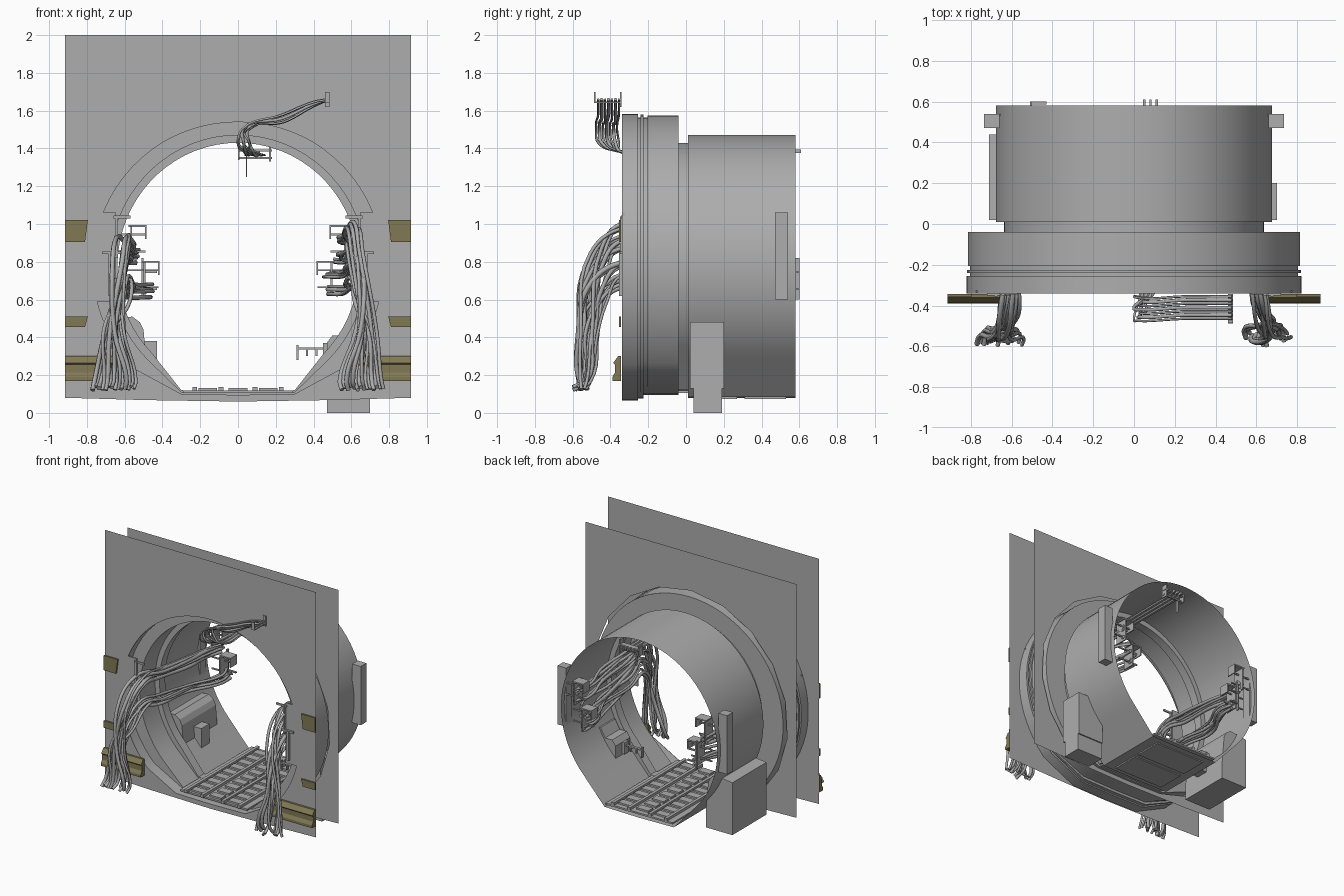
import bpy, bmesh, random
from math import sin, cos, radians

if "Cube" in bpy.data.objects:
    bpy.data.objects.remove(bpy.data.objects["Cube"])
random.seed(4)
CZ = 0.775  # height of the tunnel axis


def material(name, color):
    m = bpy.data.materials.new(name)
    m.diffuse_color = color
    m.use_nodes = True
    m.node_tree.nodes["Principled BSDF"].inputs["Base Color"].default_value = m.diffuse_color
    return m


ochre = material("ochre", (0.22, 0.19, 0.09, 1))
grey = material("dark_grey", (0.42, 0.42, 0.42, 1))


def finish(name, bm, mat=None, smooth=False, normals=True):
    if normals:
        bmesh.ops.recalc_face_normals(bm, faces=bm.faces)
    me = bpy.data.meshes.new(name)
    bm.to_mesh(me)
    bm.free()
    me.materials.append(mat or grey)
    ob = bpy.data.objects.new(name, me)
    bpy.context.collection.objects.link(ob)
    if smooth:
        bpy.context.view_layer.objects.active = ob
        ob.select_set(True)
        bpy.ops.object.shade_smooth_by_angle(angle=radians(30))
        ob.select_set(False)
    return ob


def boxes(name, items, mat=None):
    """One object from boxes given as (x0, x1, y0, y1, z0, z1)."""
    bm = bmesh.new()
    for b in items:
        vs = bmesh.ops.create_cube(bm, size=1)["verts"]
        for v in vs:
            for i in range(3):
                v.co[i] = (b[2*i] + b[2*i+1]) / 2 + v.co[i] * (b[2*i+1] - b[2*i])
    return finish(name, bm, mat)


def prism(name, pts, a0, a1, mat=None, axis="y"):
    """Extrude an xz outline along y, or a yz outline along x."""
    bm = bmesh.new()
    put = (lambda p, a: (p[0], a, p[1])) if axis == "y" else (lambda p, a: (a, p[0], p[1]))
    lo, hi = ([bm.verts.new(put(p, a)) for p in pts] for a in (a0, a1))
    bm.faces.new(lo)
    bm.faces.new(hi)
    for i in range(len(pts)):
        bm.faces.new((lo[i - 1], lo[i], hi[i], hi[i - 1]))
    return finish(name, bm, mat)


def section(r, floor, n=52, sx=1.0):
    """Round tunnel outline with a flat floor."""
    angles = [radians(-45 + 270 * i / n) for i in range(n + 1)]
    pts = [(sx * r * cos(a), CZ + r * sin(a)) for a in angles]
    return pts + [(-0.3, floor), (0.0, floor - 0.005), (0.3, floor)]


def cable(name, paths):
    """Bundle of tubes given as (radius, points)."""
    cu = bpy.data.curves.new(name, "CURVE")
    cu.dimensions = "3D"
    cu.bevel_depth = 0.01
    cu.bevel_resolution = 1
    cu.resolution_u = 6
    cu.use_fill_caps = True
    cu.materials.append(grey)
    for rad, pts in paths:
        sp = cu.splines.new("BEZIER")
        sp.bezier_points.add(len(pts) - 1)
        for bp, p in zip(sp.bezier_points, pts):
            bp.co = p
            bp.radius = rad / 0.01
            bp.handle_left_type = bp.handle_right_type = "AUTO"
    bpy.context.collection.objects.link(bpy.data.objects.new(name, cu))


# tunnel shell: flange, grooves, stepped mouth, neck and rear tube
rings = [(-.04, .655, .12), (-.04, .80, .10), (-.205, .80, .10), (-.205, .79, .10), (-.225, .79, .10),
         (-.225, .806, .08), (-.24, .806, .08), (-.24, .79, .08), (-.255, .79, .08), (-.255, .808, .07),
         (-.34, .808, .07), (-.34, .765, .10), (-.25, .765, .10), (-.25, .695, .11), (-.06, .695, .11),
         (-.06, .655, .12), (.01, .655, .12), (.01, .695, .085), (.58, .695, .085)]
bm = bmesh.new()
loops = []
for y, r, f in rings:
    sx = 1.017 if r > .75 else 0.975
    loops.append([bm.verts.new((x, y, z)) for x, z in section(r, f, sx=sx)])
for a, b in zip(loops, loops[1:]):
    for i in range(len(a)):
        j = (i + 1) % len(a)
        bm.faces.new((a[i], a[j], b[j], b[i]))
finish("tunnel_shell", bm, smooth=True)


# flat wall panels with the tunnel opening
def panel(name, y, top, r, n):
    bm = bmesh.new()
    edge = [(-.915, .08), (-.5, .068), (0, .06), (.5, .068), (.915, .08), (.915, top), (-.915, top)]
    for pts in (edge, section(r, .1, n)):
        vs = [bm.verts.new((x, y, z)) for x, z in pts]
        for i in range(len(vs)):
            bm.edges.new((vs[i - 1], vs[i]))
    bmesh.ops.triangle_fill(bm, edges=bm.edges[:], use_beauty=True, normal=(0, -1, 0))
    finish(name, bm, normals=False)


panel("front_panel", -.342, 2.0, .768, 52)
panel("rear_panel", -.06, 1.91, .84, 14)

# floor trays: raised rails with rows of plates
tray = [(-.29, .29, -.3, .58, .105, .118)]
for x in (-.23, -.09, .09, .23):
    tray.append((x - .012, x + .012, -.32, .58, .115, .138))
for k in range(9):
    y = -.28 + k * .095
    for x in (-.16, 0, .16):
        tray.append((x - .05, x + .05, y, y + .06, .115, .131))
boxes("floor_trays", tray)
boxes("floor_hatches", [(-.22, .22, .05, .27, .074, .085), (-.22, .22, .31, .53, .074, .085)])

# lower side housings that break through the tube
prism("right_housing", [(.47, .13), (.70, .13), (.70, .48), (.6, .48), (.56, .41), (.5, .41), (.47, .37)], .02, .2)
boxes("right_housing_foot", [(.47, .70, .04, .19, 0, .13)])
prism("left_housing", [(-.48, .08), (-.71, .08), (-.71, .49), (-.56, .51), (-.52, .48), (-.5, .44), (-.48, .2)], .02, .44)
boxes("left_inner_box", [(-.5, -.43, .16, .26, .21, .38)])
boxes("right_inner_clips", [(.31, .47, .08, .1, .335, .345), (.31, .32, .08, .1, .28, .36), (.36, .37, .08, .1, .3, .34),
                            (.41, .42, .08, .1, .3, .34), (.45, .47, .07, .12, .28, .37)])
boxes("rear_edge_plate", [(-.51, -.43, .585, .6, .74, .75), (-.51, -.43, .585, .6, .65, .66), (-.51, -.5, .58, .6, .6, .82)])


def random_r():
    return random.uniform(.008, .014)


for s, side in ((-1, "left"), (1, "right")):
    def sb(items):
        return [(min(s*a, s*b), max(s*a, s*b), c, d, e, f) for a, b, c, d, e, f in items]

    # ochre anchors and stepped rail on the front panel
    for part, z0, z1 in (("upper", .905, 1.02), ("middle", .455, .51)):
        prism(f"{side}_{part}_anchor", [(s * .915, z0), (s * .81, z0), (s * .795, z1), (s * .915, z1)], -.355, -.343, ochre)
    prism(side + "_rail", [(-.343, .17), (-.39, .17), (-.39, .19), (-.375, .215), (-.375, .255), (-.385, .265),
                           (-.36, .30), (-.343, .30)], s * .57, s * .915, ochre, axis="x")
    # outer upright box at the rear, mounting pad in the mouth
    boxes(side + "_outer_box", sb([(.66, .735, .47, .54, .6, 1.06)]))
    boxes(side + "_mount_pad", sb([(.645, .775, -.335, -.325, .59, 1.06)]))

    # cable clamps at the mouth and at the rear of the tube
    clamp = [(.57, .66, -.345, -.335, 1.03, 1.045), (.635, .65, -.35, -.33, .82, 1.04),
             (.60, .72, -.35, -.335, .84, .855), (.67, .685, -.355, -.335, .62, .85)]
    for x, z in ((.53, .95), (.46, .76)):
        clamp += [(x - .045, x + .05, .5, .58, z + .035, z + .045), (x + .03, x + .04, .48, .58, z - .14, z + .04),
                  (x - .04, x + .14, .53, .54, z - .01, z), (x - .04, x + .14, .53, .54, z - .1, z - .09),
                  (x - .045, x - .037, .5, .58, z - .03, z + .04)]
    boxes(side + "_cable_clamps", sb(clamp))

    # cable bundle: hangs in front of the panel, then runs along the tube wall
    paths = []
    for i in range(14):
        t = i / 13
        up = i % 2
        x0 = .55 + .22 * t
        zt = (.86 + .14 * random.random()) if up else (.66 + .14 * random.random())
        xe, ze = (.53, zt - .07) if up else (.47, zt - .05)
        dy = random.uniform(-.07, .06)
        xm = .58 + .09 * random.random()
        paths.append((random_r(), [(s * x, y, z) for x, y, z in (
            (x0, -.6 + random.random() * .08, .12 + random.random() * .02),
            (x0 - .01, -.53 + dy * .6, .17),
            ((x0 + xm) / 2 + .02, -.51 + dy, .42),
            (xm, -.46 + dy, zt - .13),
            (xm - .02, -.35, zt),
            (.585 + random.uniform(-.03, .02), -.12, zt - .02),
            (.575 + random.uniform(-.03, .02), .2, zt - .05),
            (xe + random.uniform(-.02, .05), .45, ze),
            (xe + random.uniform(-.02, .05), .57, ze))]))
    cable(side + "_cables", paths)

# overhead cables from the wall bracket through the crown of the tube
paths = []
for i in range(7):
    d = i / 6 - .5
    y = -.41 + d * .11
    paths.append((.006 + .003 * (i % 2), [
        (.48, y, 1.66), (.40, y, 1.645 - .01 * (i % 3)), (.24, y, 1.58 - .02 * (i % 3)),
        (.04 + .04 * d, y - .01, 1.50), (.0 + .03 * (i % 3), y, 1.43), (.06 + .06 * d, -.35, 1.385),
        (.08 + .08 * d, -.1, 1.37), (.09 + .1 * d, .25, 1.365), (.09 + .1 * d, .58, 1.365)]))
cable("overhead_cables", paths)
boxes("overhead_wall_bracket", [(.46, .485, -.48, -.343, 1.64, 1.648), (.46, .485, -.487, -.48, 1.64, 1.70),
                                (.46, .485, -.35, -.342, 1.62, 1.70)])
crown = [(.0, .18, .54, .58, 1.385, 1.395), (.0, .18, .55, .56, 1.345, 1.355), (.165, .175, .53, .58, 1.33, 1.43),
         (0, .008, .53, .58, 1.34, 1.41), (.042, .047, .54, .56, 1.25, 1.37)]
crown += [(x, x + .012, .57, .61, 1.375, 1.395) for x in (.045, .075, .105)]
boxes("crown_clamp", crown)
